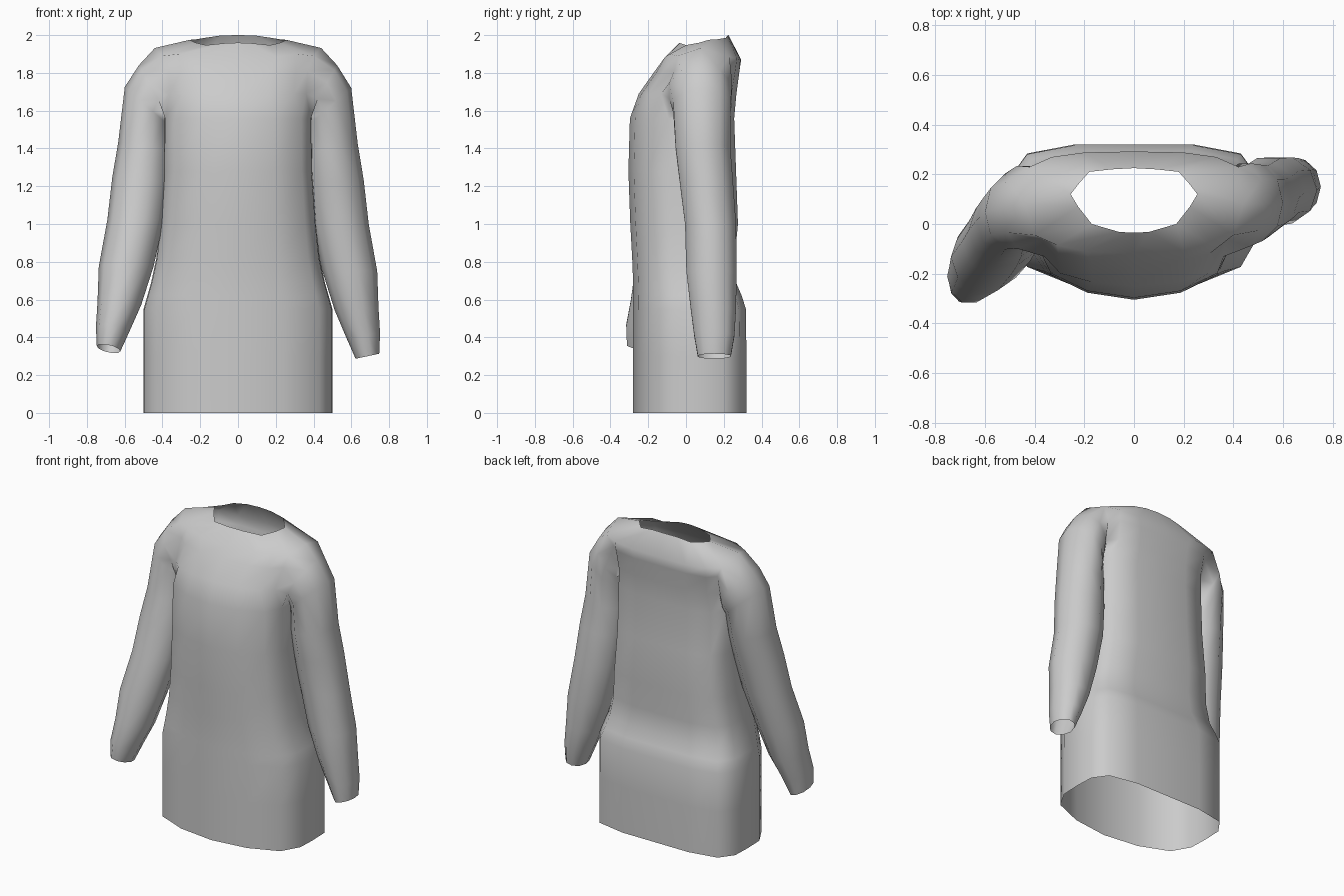
import bpy, bmesh
from math import cos, sin, radians, pi

cube = bpy.data.objects.get("Cube")
if cube:
    bpy.data.objects.remove(cube)

# Half cross-sections, front centre to back centre: (share of width, share of depth)
LOWER = [(0, 0), (.48, .05), (.86, .18), (.99, .37), (1, .58),
         (.99, .79), (.86, .94), (.48, 1), (0, 1)]
UPPER = [(0, 0), (.45, .03), (.8, .1), (.97, .23), (1, .55),
         (.99, .84), (.86, .95), (.48, 1), (0, 1)]

# Torso levels: z, half width, front y, back y
LEVELS = [(0, .5, -.28, .32), (.3, .5, -.28, .32), (.55, .5, -.28, .317),
          (.62, .48, -.28, .295), (.69, .46, -.28, .265), (.82, .432, -.285, .258),
          (1, .413, -.295, .275), (1.28, .393, -.305, .265), (1.56, .39, -.297, .255),
          (1.69, .372, -.25, .267), (1.81, .38, -.165, .283)]
ARMPIT = 8

# Shoulder line and neck opening, half rows in the same order
SHOULDER = [(0, -.12, 1.87), (.2, -.11, 1.885), (.31, -.085, 1.9), (.4, -.045, 1.89),
            (.44, .08, 1.932), (.42, .23, 1.885), (.33, .27, 1.875), (.2, .288, 1.87),
            (0, .292, 1.87)]
NECK = [(0, -.035, 1.96), (.06, -.032, 1.958), (.17, 0, 1.947), (.225, .07, 1.96),
        (.255, .12, 1.975), (.22, .165, 1.978), (.18, .21, 1.985), (.09, .22, 1.998),
        (0, .225, 2.0)]

# Sleeve rings: x, z, half width, half depth, tilt in degrees
SLEEVE = [(.447, 1.705, .156, .175, 60), (.484, 1.62, .153, .16, 41),
          (.496, 1.4, .14, .152, 10), (.516, 1.22, .15, .148, 5),
          (.542, 1, .15, .142, 0), (.592, .75, .145, .14, 0),
          (.628, .55, .116, .126, 4), (.663, .41, .09, .112, 8),
          (.685, .3, .064, .092, 12)]
LEFT_Y = [.078, .085, .09, .108, .13, .135, .145, .15, .15]
RIGHT_Y = [.068, .05, .015, -.025, -.07, -.133, -.172, -.21, -.225]

bm = bmesh.new()


def full_row(half):
    """Mirror a half row into a closed ring of vertices."""
    other = [(-x, y, z) for x, y, z in half[-2:0:-1]]
    return [bm.verts.new(p) for p in half + other]


def join(a, b, skip=()):
    """Join two rings of equal length with quads."""
    n = len(a)
    for i in range(n):
        if i not in skip:
            j = (i + 1) % n
            bm.faces.new((a[i], a[j], b[j], b[i]))


# Torso with open hem, neck and armholes
rows = []
for k, (z, w, f, b) in enumerate(LEVELS):
    section = UPPER if k > ARMPIT else LOWER
    rows.append(full_row([(w * u, f + (b - f) * v, z) for u, v in section]))
rows += [full_row(SHOULDER), full_row(NECK)]
armhole_columns = (3, 4, 11, 12)
top = len(rows) - 2
for k in range(len(rows) - 1):
    join(rows[k], rows[k + 1], armhole_columns if ARMPIT <= k < top else ())

# Sleeves grown out of the armholes
for side, depth_path, pitch in ((1, LEFT_Y, 0), (-1, RIGHT_Y, -.22)):
    front, mid, back = (3, 4, 5) if side > 0 else (13, 12, 11)
    lo, hi = rows[ARMPIT], rows[top]
    between = rows[ARMPIT + 1:top]
    previous = ([lo[mid], lo[front]] + [r[front] for r in between]
                + [hi[front], hi[mid], hi[back]]
                + [r[back] for r in reversed(between)] + [lo[back]])
    count = len(previous)
    for k, ((x, z, rx, ry, tilt), y) in enumerate(zip(SLEEVE, depth_path)):
        slope = pitch * max(0, k - 3) / 5
        lift = .04 * k / 8 if side < 0 else 0
        ring = []
        for i in range(count):
            a = 2 * pi * i / count
            across, along = -cos(a) * rx, -sin(a) * ry
            ring.append(bm.verts.new((side * (x + across * cos(radians(tilt))),
                                      y + along,
                                      z + lift + across * sin(radians(tilt)) + slope * along)))
        join(previous, ring)
        previous = ring

# Drop the unused vertices inside the armholes
bmesh.ops.delete(bm, geom=[v for v in bm.verts if not v.link_faces], context='VERTS')
bmesh.ops.recalc_face_normals(bm, faces=bm.faces)
for f in bm.faces:
    f.smooth = True

mesh = bpy.data.meshes.new("sweater")
bm.to_mesh(mesh)
bm.free()
sweater = bpy.data.objects.new("sweater", mesh)
bpy.context.collection.objects.link(sweater)

# Plain grey cloth
cloth = bpy.data.materials.new("grey cloth")
cloth.use_nodes = True
grey = (.6, .6, .6, 1)
cloth.diffuse_color = grey
cloth.node_tree.nodes["Principled BSDF"].inputs["Base Color"].default_value = grey
mesh.materials.append(cloth)
